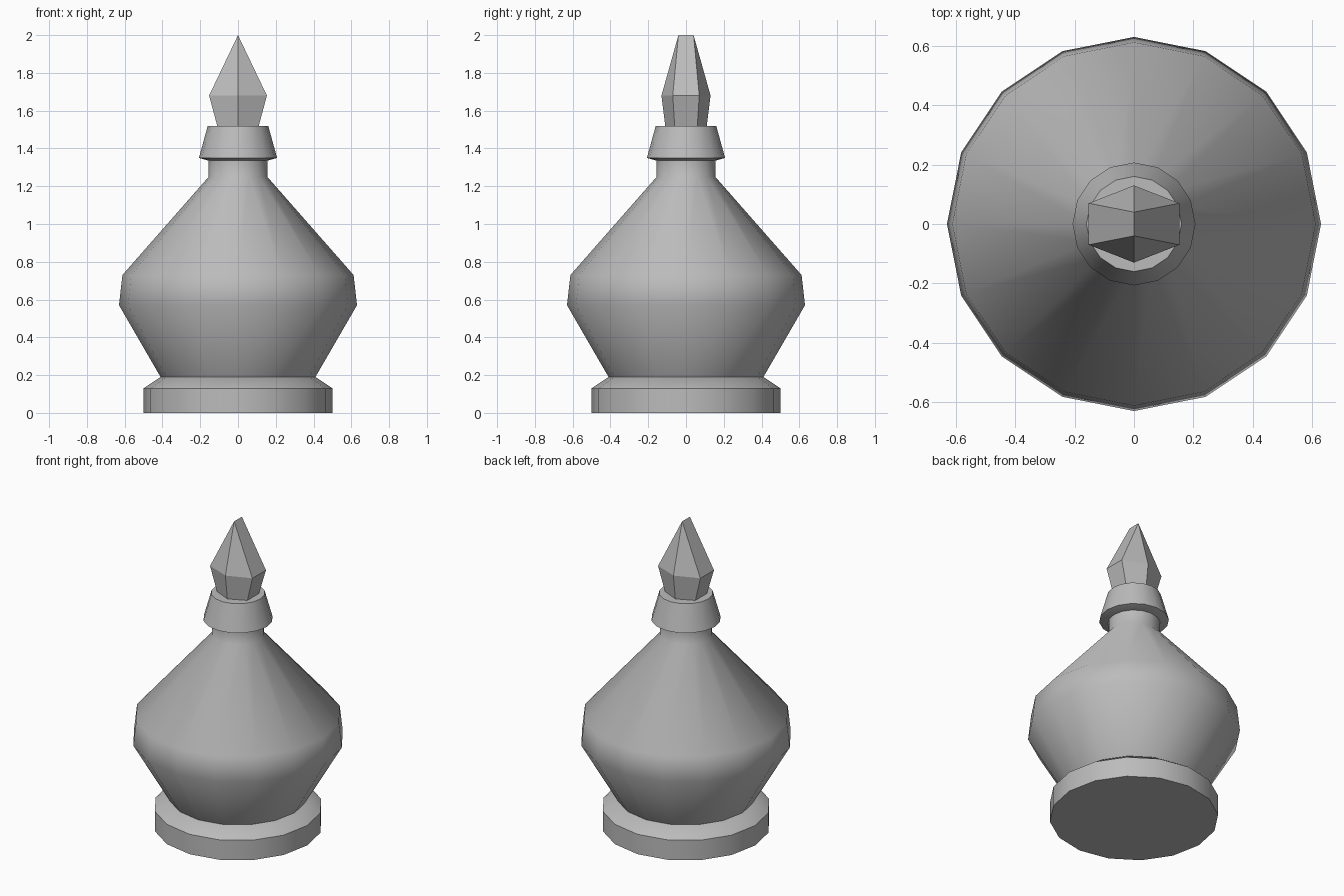
import bpy
import bmesh
import math

default = bpy.data.objects.get("Cube")
if default:
    bpy.data.objects.remove(default, do_unlink=True)

stone = bpy.data.materials.new("grey stone")
stone.use_nodes = True
GREY = (0.5, 0.5, 0.5, 1)
stone.diffuse_color = GREY
stone.node_tree.nodes["Principled BSDF"].inputs["Base Color"].default_value = GREY


def loft(name, rings, smooth_angle=None):
    """Skin a stack of equal-length point rings and cap both ends."""
    bm = bmesh.new()
    loops = [[bm.verts.new(p) for p in ring] for ring in rings]
    n = len(loops[0])
    for low, high in zip(loops, loops[1:]):
        for i in range(n):
            j = (i + 1) % n
            bm.faces.new((low[i], low[j], high[j], high[i]))
    bm.faces.new(loops[0][::-1])
    bm.faces.new(loops[-1])
    # Collapse coincident points, such as the two ends of a ridge
    bmesh.ops.remove_doubles(bm, verts=bm.verts[:], dist=0.0005)
    bmesh.ops.recalc_face_normals(bm, faces=bm.faces[:])
    mesh = bpy.data.meshes.new(name)
    bm.to_mesh(mesh)
    bm.free()
    mesh.materials.append(stone)
    obj = bpy.data.objects.new(name, mesh)
    bpy.context.collection.objects.link(obj)
    if smooth_angle:
        bpy.ops.object.select_all(action="DESELECT")
        obj.select_set(True)
        bpy.context.view_layer.objects.active = obj
        bpy.ops.object.shade_smooth_by_angle(angle=math.radians(smooth_angle))
    return obj


def turned(name, profile, sides=16):
    """Revolve a (radius, height) profile about the vertical axis."""
    step = 2 * math.pi / sides
    rings = [[(r * math.cos(i * step), r * math.sin(i * step), z)
              for i in range(sides)] for r, z in profile]
    return loft(name, rings, 42)


def hexagon(x, y_side, y_tip, z):
    return [(x, -y_side, z), (x, y_side, z), (0, y_tip, z),
            (-x, y_side, z), (-x, -y_side, z), (0, -y_tip, z)]


# Plinth, bulging body with neck, and flared collar
turned("plinth", [(0.5, 0), (0.5, 0.13), (0.41, 0.19)])
turned("body", [(0.41, 0.19), (0.63, 0.57), (0.612, 0.73),
                (0.155, 1.25), (0.155, 1.34)])
turned("collar", [(0.155, 1.335), (0.207, 1.35), (0.16, 1.52)])

# Faceted spike: six-sided, closing to a short ridge along y
loft("spike", [hexagon(0.11, 0.06, 0.11, 1.52),
               hexagon(0.153, 0.07, 0.13, 1.68),
               hexagon(0, 0.04, 0.04, 2.0)])
